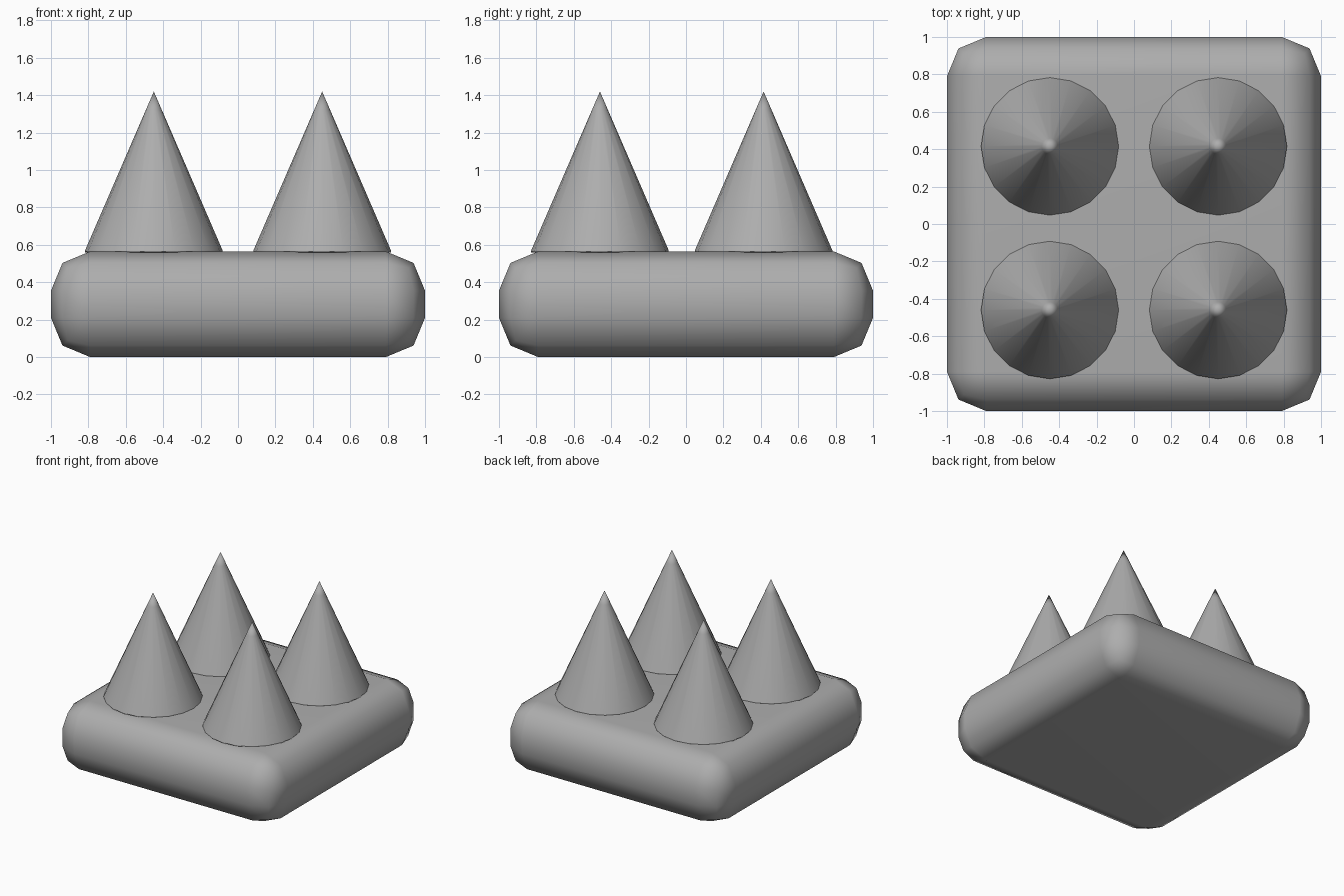
import bpy
import bmesh

cube = bpy.data.objects.get("Cube")
if cube:
    bpy.data.objects.remove(cube, do_unlink=True)

# One plain grey for every part
grey = bpy.data.materials.new("plain grey")
grey.use_nodes = True
colour = (0.42, 0.42, 0.42, 1)
grey.diffuse_color = colour
grey.node_tree.nodes["Principled BSDF"].inputs["Base Color"].default_value = colour

HEIGHT = 0.565
APEX = 1.42
BOTTOM = 0.558
RADIUS = 0.373


def finish(obj):
    """Grey material and smooth shading weighted by face area."""
    obj.data.materials.append(grey)
    obj.data.shade_smooth()
    normals = obj.modifiers.new("area_normals", "WEIGHTED_NORMAL")
    normals.mode = "FACE_AREA"
    normals.weight = 50


# Rounded square slab
bpy.ops.mesh.primitive_cube_add(size=1, location=(0, 0, HEIGHT / 2))
base = bpy.context.object
base.name = "base_slab"
base.scale = (2, 2, HEIGHT)
bpy.ops.object.transform_apply(location=False, rotation=False, scale=True)
bevel = base.modifiers.new("rounded_edges", "BEVEL")
bevel.width = 0.21
bevel.segments = 2
finish(base)

# Cone with a small tip section and a narrow rim at its foot
bm = bmesh.new()
depth = APEX - BOTTOM
bmesh.ops.create_cone(bm, cap_ends=True, segments=20, radius1=RADIUS,
                      radius2=0, depth=depth)
bmesh.ops.remove_doubles(bm, verts=bm.verts, dist=0.0001)
for z in (depth / 2 - 0.1, -depth / 2 + 0.012):
    bmesh.ops.bisect_plane(bm, geom=bm.verts[:] + bm.edges[:] + bm.faces[:],
                           plane_co=(0, 0, z), plane_no=(0, 0, 1))
foot = [v for v in bm.verts if v.co.z < -depth / 2 + 0.001]
bmesh.ops.scale(bm, vec=(0.985, 0.985, 1), verts=foot)
mesh = bpy.data.meshes.new("cone")
bm.to_mesh(mesh)
bm.free()

# Four cones standing on the slab
for row, y in (("back", 0.415), ("front", -0.46)):
    for side, x in (("left", 0.45), ("right", -0.45)):
        cone = bpy.data.objects.new(f"{row}_{side}_cone", mesh.copy())
        cone.location = (x, y, (APEX + BOTTOM) / 2)
        bpy.context.collection.objects.link(cone)
        finish(cone)
